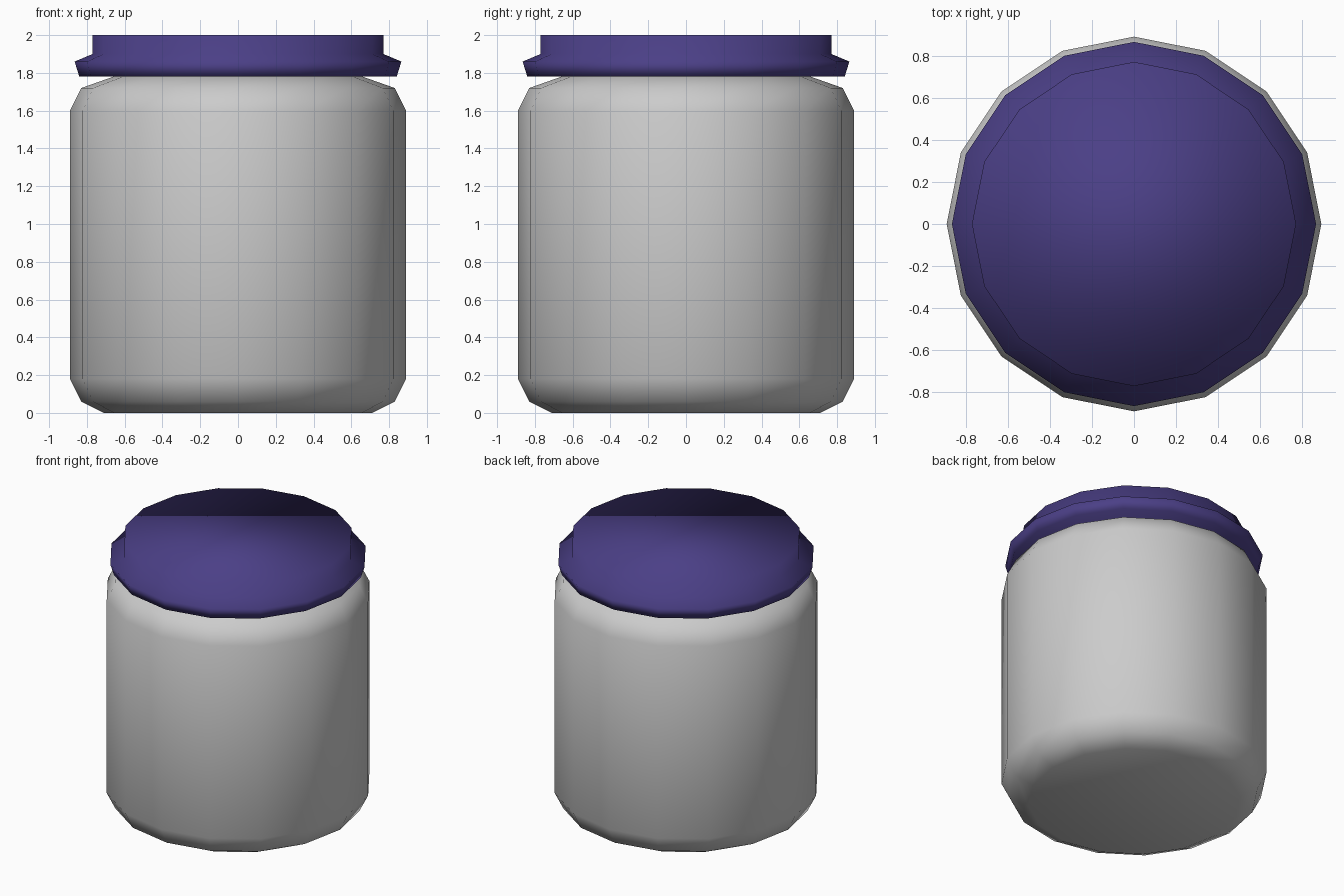
import bpy, bmesh, math

if "Cube" in bpy.data.objects:
    bpy.data.objects.remove(bpy.data.objects["Cube"])

SIDES = 16


def lathe(name, profile, color=None):
    """Spin a (radius, height) profile into a closed, smooth-shaded 16-sided solid."""
    bm = bmesh.new()
    rings = []
    for r, z in profile:
        rings.append([bm.verts.new((r * math.cos(2 * math.pi * i / SIDES),
                                    r * math.sin(2 * math.pi * i / SIDES), z))
                      for i in range(SIDES)])
    for low, high in zip(rings, rings[1:]):
        for i in range(SIDES):
            j = (i + 1) % SIDES
            bm.faces.new((low[i], low[j], high[j], high[i]))
    bm.faces.new(rings[0][::-1])
    bm.faces.new(rings[-1])
    for face in bm.faces:
        face.smooth = True
    mesh = bpy.data.meshes.new(name)
    bm.to_mesh(mesh)
    bm.free()
    obj = bpy.data.objects.new(name, mesh)
    bpy.context.collection.objects.link(obj)
    if color:
        mat = bpy.data.materials.new(name + "_paint")
        mat.diffuse_color = color
        mat.use_nodes = True
        mat.node_tree.nodes["Principled BSDF"].inputs["Base Color"].default_value = mat.diffuse_color
        mesh.materials.append(mat)
    return obj


# Jar body with bevelled foot and shoulder, ending just inside the lid
lathe("jar_body", [(0.71, 0.0), (0.83, 0.06), (0.89, 0.18),
                   (0.89, 1.60), (0.83, 1.72), (0.66, 1.78), (0.60, 1.80)])

# Screw lid with a flared lower rim
lathe("lid", [(0.84, 1.78), (0.865, 1.86), (0.77, 1.90), (0.77, 2.0)],
      (0.07, 0.05, 0.24, 1.0))
